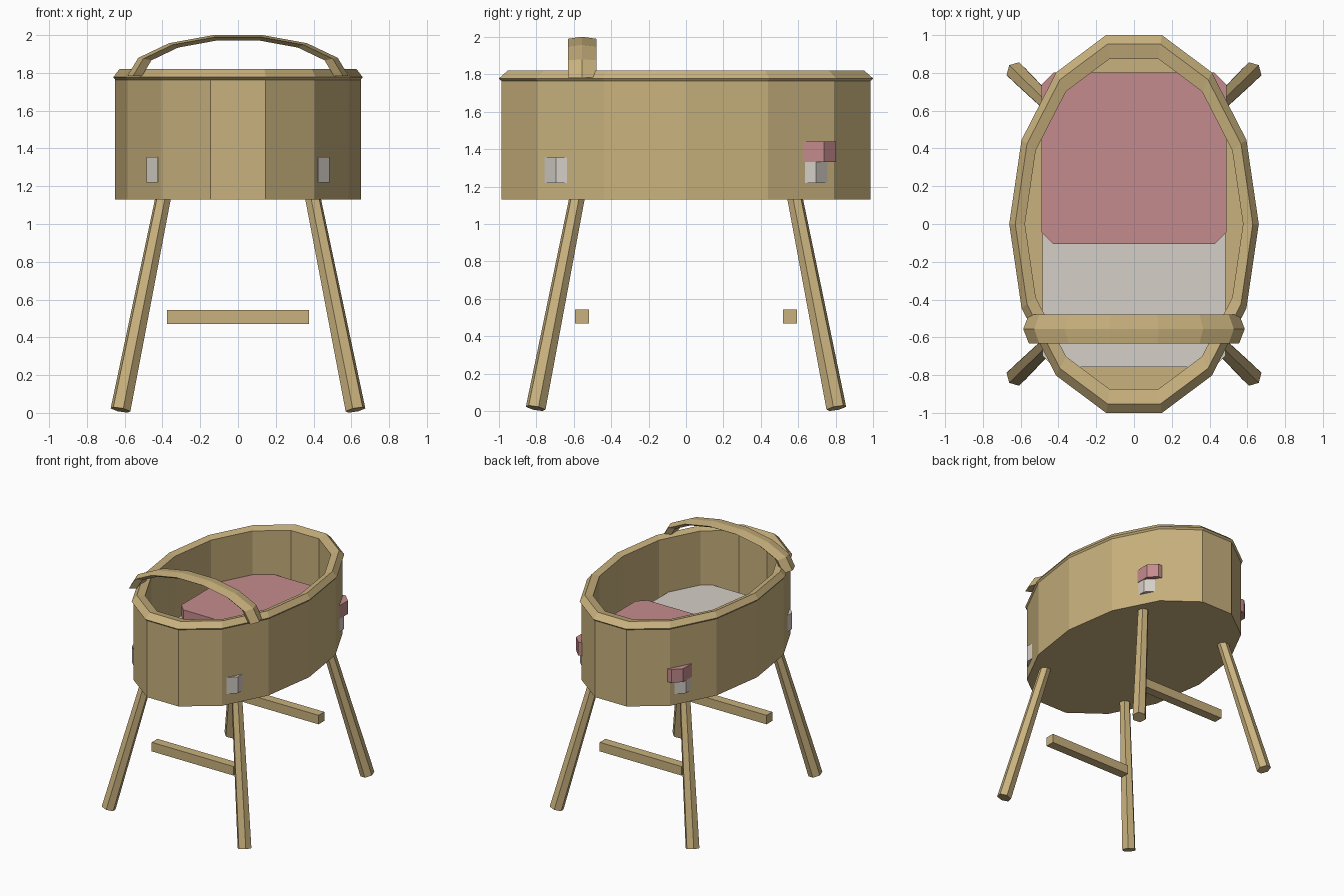
import bpy, bmesh, math
from mathutils import Vector

if "Cube" in bpy.data.objects:
    bpy.data.objects.remove(bpy.data.objects["Cube"])


def material(name, rgb):
    m = bpy.data.materials.new(name)
    m.diffuse_color = (*rgb, 1)
    m.use_nodes = True
    m.node_tree.nodes["Principled BSDF"].inputs["Base Color"].default_value = m.diffuse_color
    return m


WOOD = material("light_wood", (0.58, 0.44, 0.205))
PINK = material("dusty_pink", (0.56, 0.26, 0.27))
SHEET = material("off_white", (0.66, 0.62, 0.57))

N = 14            # sides of the oval basket
STRETCH = 1.554   # length of the oval relative to its width


def make(name, bm, mat):
    bmesh.ops.recalc_face_normals(bm, faces=bm.faces[:])
    me = bpy.data.meshes.new(name)
    bm.to_mesh(me)
    bm.free()
    me.materials.append(mat)
    ob = bpy.data.objects.new(name, me)
    bpy.context.collection.objects.link(ob)
    return ob


def skin(name, rings, mat, loop=False, caps=True):
    """Bridge a list of equal-length closed rings of points."""
    bm = bmesh.new()
    vs = [[bm.verts.new(p) for p in r] for r in rings]
    n = len(vs[0])
    for i in range(len(vs) if loop else len(vs) - 1):
        a, b = vs[i], vs[(i + 1) % len(vs)]
        for j in range(n):
            k = (j + 1) % n
            bm.faces.new((a[j], a[k], b[k], b[j]))
    if caps and not loop:
        bm.faces.new(vs[0])
        bm.faces.new(vs[-1])
    return make(name, bm, mat)


def oval(r, z):
    return [(r * math.cos(i * math.tau / N), r * STRETCH * math.sin(i * math.tau / N), z)
            for i in range(N)]


def slab(name, x, y0, y1, z0, z1, c, mat):
    """Flat block with its four upright corners cut off by c."""
    pts = [(x, y0 + c), (x, y1 - c), (x - c, y1), (c - x, y1),
           (-x, y1 - c), (-x, y0 + c), (c - x, y0), (x - c, y0)]
    return skin(name, [[(px, py, z) for px, py in pts] for z in (z0, z1)], mat)


# basket: outer wall, top edge, inner wall and floor
skin("basket", [oval(0.65, 1.13), oval(0.65, 1.78), oval(0.578, 1.78), oval(0.578, 1.2)], WOOD)

# rim: five-sided tube round the oval
tube = [(math.cos(k * math.tau / 5), math.sin(k * math.tau / 5)) for k in range(5)]
skin("rim", [oval(0.614 + 0.046 * c, 1.777 + 0.045 * s) for c, s in tube], WOOD, loop=True)

# handle: flattened half ring, seven segments
arch = []
for i in range(8):
    a = math.pi * i / 7
    arch.append([((0.543 + 0.043 * c) * math.cos(a), -0.555 + 0.08 * s,
                  1.783 + 0.38 * (0.543 + 0.043 * c) * math.sin(a)) for c, s in tube])
skin("handle", arch, WOOD)

# bedding
slab("mattress", 0.485, -0.755, 0.755, 1.22, 1.355, 0.06, SHEET)
slab("blanket", 0.49, -0.105, 0.80, 1.33, 1.44, 0.063, PINK)

# splayed tapered legs
for sx, xn in ((-1, "left"), (1, "right")):
    for sy, yn in ((-1, "front"), (1, "back")):
        foot = Vector((sx * 0.622, sy * 0.803, 0.016))
        top = Vector((sx * 0.384, sy * 0.57, 1.2))
        axis = top - foot
        bm = bmesh.new()
        bmesh.ops.create_cone(bm, cap_ends=True, segments=6, radius1=0.055,
                              radius2=0.042, depth=axis.length)
        bm.transform(axis.to_track_quat('Z', 'Y').to_matrix().to_4x4())
        bmesh.ops.translate(bm, vec=(foot + top) / 2, verts=bm.verts[:])
        make(f"{yn}_{xn}_leg", bm, WOOD)

# cross bars between the legs
for sy, yn in ((-1, "front"), (1, "back")):
    bm = bmesh.new()
    bmesh.ops.create_cube(bm, size=1)
    bmesh.ops.scale(bm, vec=(0.75, 0.075, 0.075), verts=bm.verts[:])
    bmesh.ops.translate(bm, vec=(0, sy * 0.555, 0.507), verts=bm.verts[:])
    make(f"{yn}_cross_bar", bm, WOOD)
